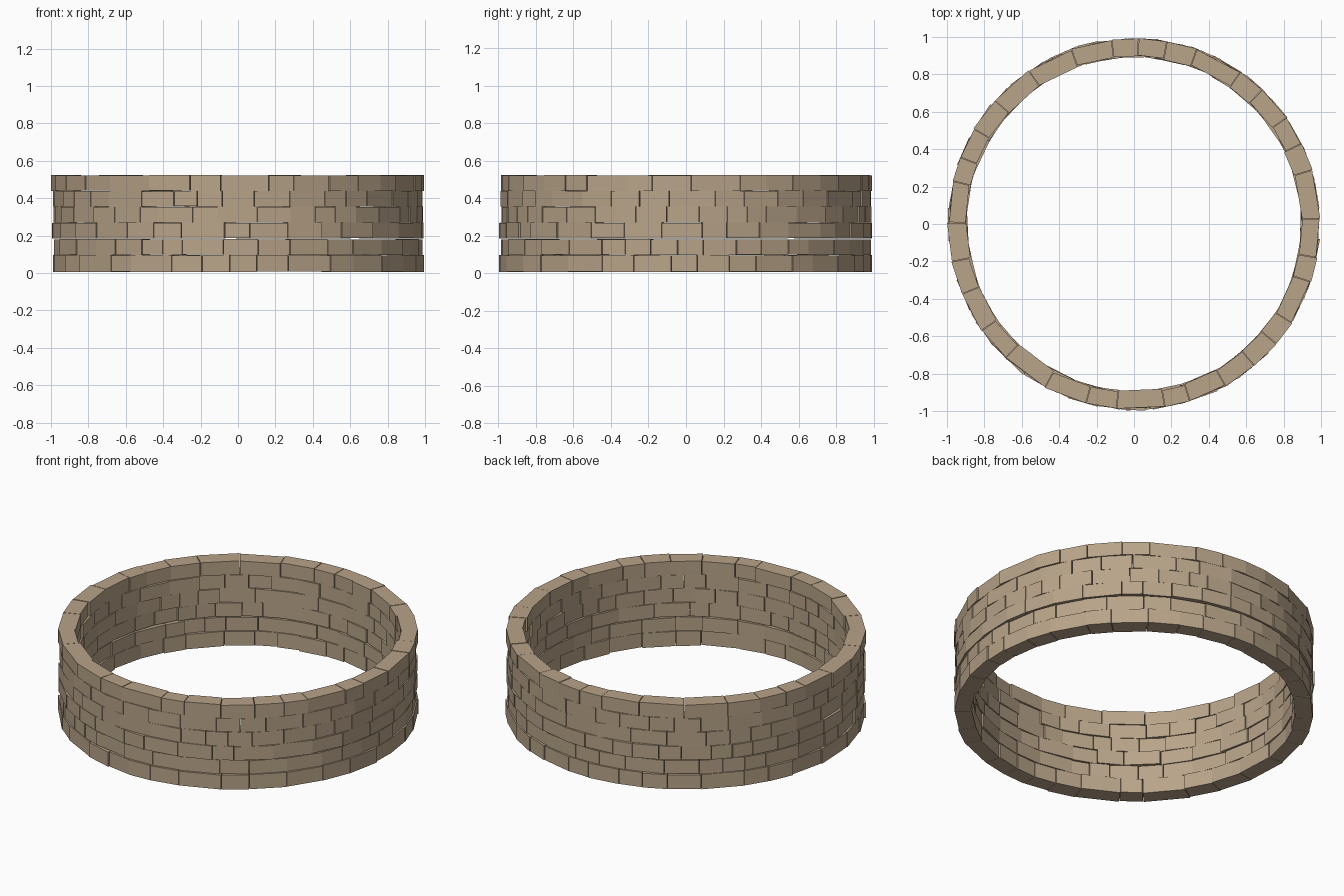
import bpy, bmesh, math, random

if "Cube" in bpy.data.objects:
    bpy.data.objects.remove(bpy.data.objects["Cube"])

random.seed(7)

stone = bpy.data.materials.new("tan stone")
stone.diffuse_color = (0.48, 0.37, 0.25, 1.0)
stone.use_nodes = True
stone.node_tree.nodes["Principled BSDF"].inputs["Base Color"].default_value = stone.diffuse_color

QUADS = [(0, 1, 3, 2), (4, 6, 7, 5), (0, 4, 5, 1), (2, 3, 7, 6), (0, 2, 6, 4), (1, 5, 7, 3)]


def add_brick(bm, a0, a1, r_in, r_out, z0, z1):
    """One flat-faced wedge brick between two angles, set slightly askew."""
    yaw = random.uniform(-0.003, 0.003)
    verts = []
    for a, side in ((a0, -1), (a1, 1)):
        for r in (r_in, r_out):
            rr = r + side * yaw
            for z in (z0, z1):
                verts.append(bm.verts.new((rr * math.cos(a), rr * math.sin(a), z)))
    for q in QUADS:
        bm.faces.new([verts[i] for i in q])


def brick_course(name, z0, z1, r_out, count):
    # bricks of uneven length that together close the ring
    widths = [random.uniform(0.65, 1.35) for _ in range(count)]
    scale = 2 * math.pi / sum(widths)
    bm = bmesh.new()
    a = random.uniform(0, 1)
    for w in widths:
        step = w * scale
        ro = r_out + random.uniform(-0.004, 0.003)
        ri = 0.898 + random.uniform(-0.007, 0.006)
        add_brick(bm, a + 0.0015, a + step - 0.0015, ri, ro,
                  z0 + random.uniform(0, 0.003), z1 - random.uniform(0, 0.003))
        a += step
    bmesh.ops.recalc_face_normals(bm, faces=bm.faces)
    mesh = bpy.data.meshes.new(name)
    bm.to_mesh(mesh)
    bm.free()
    mesh.materials.append(stone)
    bpy.context.collection.objects.link(bpy.data.objects.new(name, mesh))


# Six stacked rings: bottom, top, outer radius, brick count
courses = [
    (0.005, 0.097, 0.994, 34),
    (0.096, 0.181, 0.987, 36),
    (0.184, 0.270, 0.995, 36),
    (0.268, 0.356, 0.991, 38),
    (0.354, 0.440, 0.990, 36),
    (0.438, 0.524, 0.994, 32),
]
for i, c in enumerate(courses):
    brick_course("brick_course_%d" % (i + 1), *c)
